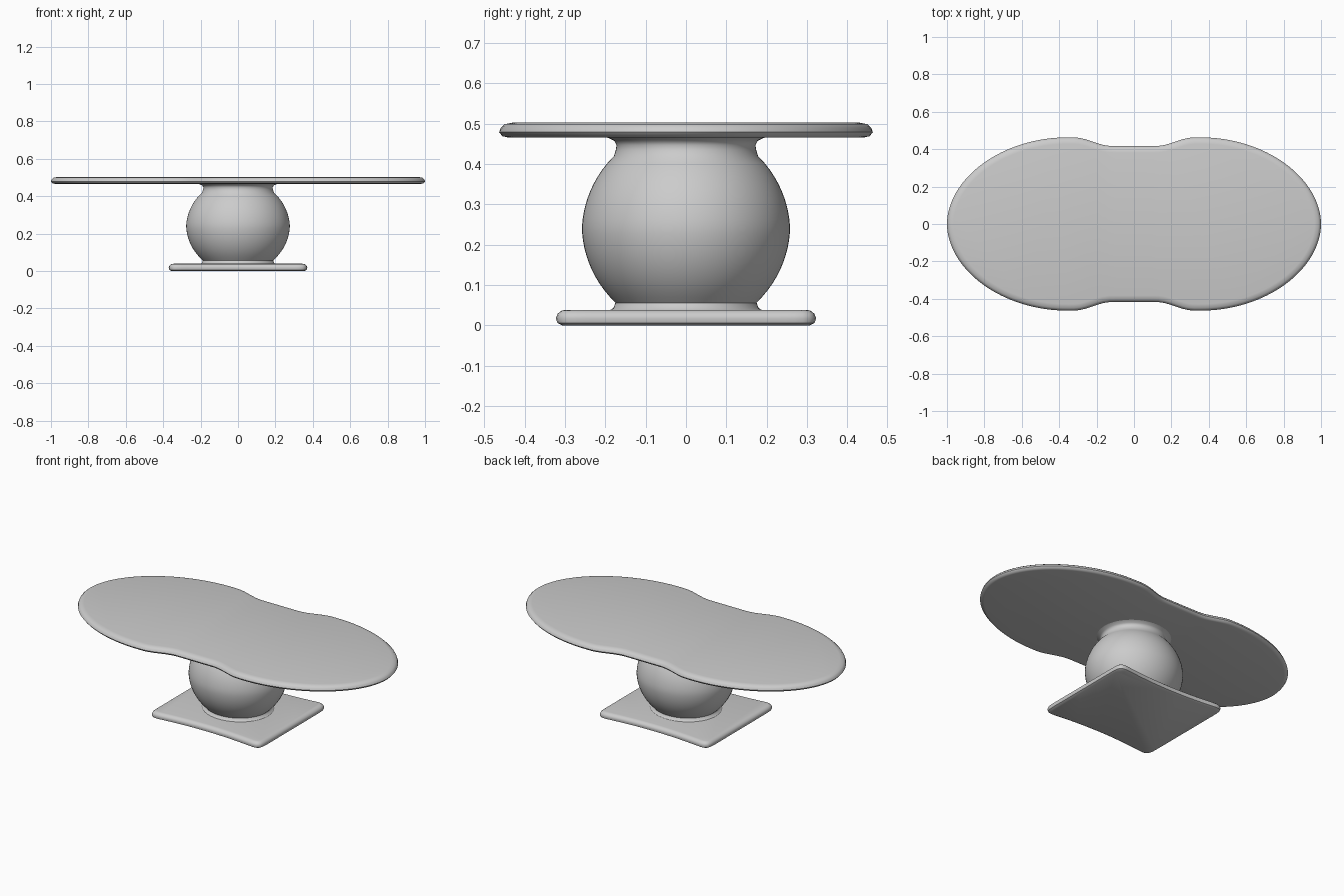
import bpy, bmesh, math
from mathutils import Vector

cube = bpy.data.objects.get("Cube")
if cube:
    bpy.data.objects.remove(cube, do_unlink=True)

grey = bpy.data.materials.new("plain grey")
grey.use_nodes = True
grey.diffuse_color = (0.6, 0.6, 0.6, 1)
grey.node_tree.nodes["Principled BSDF"].inputs["Base Color"].default_value = (0.6, 0.6, 0.6, 1)


def loft(name, rings, angle):
    """Skin a stack of closed rings and cap both ends."""
    bm = bmesh.new()
    loops = [[bm.verts.new(p) for p in ring] for ring in rings]
    n = len(loops[0])
    for low, high in zip(loops, loops[1:]):
        for i in range(n):
            j = (i + 1) % n
            bm.faces.new((low[i], low[j], high[j], high[i]))
    bm.faces.new(loops[0][::-1])
    bm.faces.new(loops[-1])
    mesh = bpy.data.meshes.new(name)
    bm.to_mesh(mesh)
    bm.free()
    mesh.materials.append(grey)
    obj = bpy.data.objects.new(name, mesh)
    bpy.context.collection.objects.link(obj)
    bpy.ops.object.select_all(action='DESELECT')
    obj.select_set(True)
    bpy.context.view_layer.objects.active = obj
    bpy.ops.object.shade_smooth_by_angle(angle=math.radians(angle))
    return obj


def slab(name, outline, edge):
    """Plate with a rounded rim; edge lists (inset, height)."""
    n = len(outline)
    normals = []
    for i in range(n):
        t = outline[(i + 1) % n] - outline[i - 1]
        normals.append(Vector((t.y, -t.x)).normalized())
    rings = [[(*(p - m * inset), z) for p, m in zip(outline, normals)]
             for inset, z in edge]
    return loft(name, rings, 40)


def polar(radius, n):
    angles = [2 * math.pi * i / n for i in range(n)]
    return [Vector((math.cos(a), math.sin(a))) * radius(a) for a in angles]


# Table top: two overlapping rounded lobes joined by a shallow waist
def half_width(x):
    x = abs(x)
    if x > 0.36:
        u = min((x - 0.36) / 0.64, 1)
        return 0.463 * (1 - u ** 1.95) ** 0.52
    t = min(max((x - 0.12) / 0.2, 0), 1)
    return 0.417 + 0.046 * t * t * (3 - 2 * t)


xs = [math.cos(math.pi * i / 96) for i in range(97)]
top_outline = [Vector((x, half_width(x))) for x in xs]
top_outline += [Vector((x, -half_width(x))) for x in xs[-2:0:-1]]
slab("table_top", top_outline,
     [(0.022, 0.466), (0.008, 0.469), (0.0, 0.479), (0.004, 0.490),
      (0.014, 0.499), (0.035, 0.503)])


# Base plate: rounded rectangle, front and back edges slightly drawn in
def base_radius(a):
    n = 18
    return (abs(math.cos(a) / 0.371) ** n + abs(math.sin(a) / 0.325) ** n) ** (-1 / n)


base_outline = polar(base_radius, 160)
for p in base_outline:
    p.y *= 1 - 0.07 * max(0, 1 - (p.x / 0.33) ** 2)
slab("base_plate", base_outline,
     [(0.016, 0.0), (0.004, 0.006), (0.0, 0.018), (0.004, 0.029),
      (0.014, 0.037), (0.026, 0.039)])

# Pedestal: slightly oval ball with flared collars at both ends
profile = [(0.195, 0.035), (0.18, 0.043), (0.175, 0.056)]
for i in range(21):
    z = 0.07 + 0.35 * i / 20
    profile.append((0.258 * math.sqrt(1 - ((z - 0.24) / 0.258) ** 2) - 0.006 * abs(z - 0.24) / 0.17, z))
profile += [(0.174, 0.435), (0.172, 0.447), (0.178, 0.458), (0.2, 0.468)]
loft("pedestal_ball",
     [[(1.075 * r * math.cos(a), r * math.sin(a), z)
       for a in (2 * math.pi * i / 64 for i in range(64))] for r, z in profile], 60)
